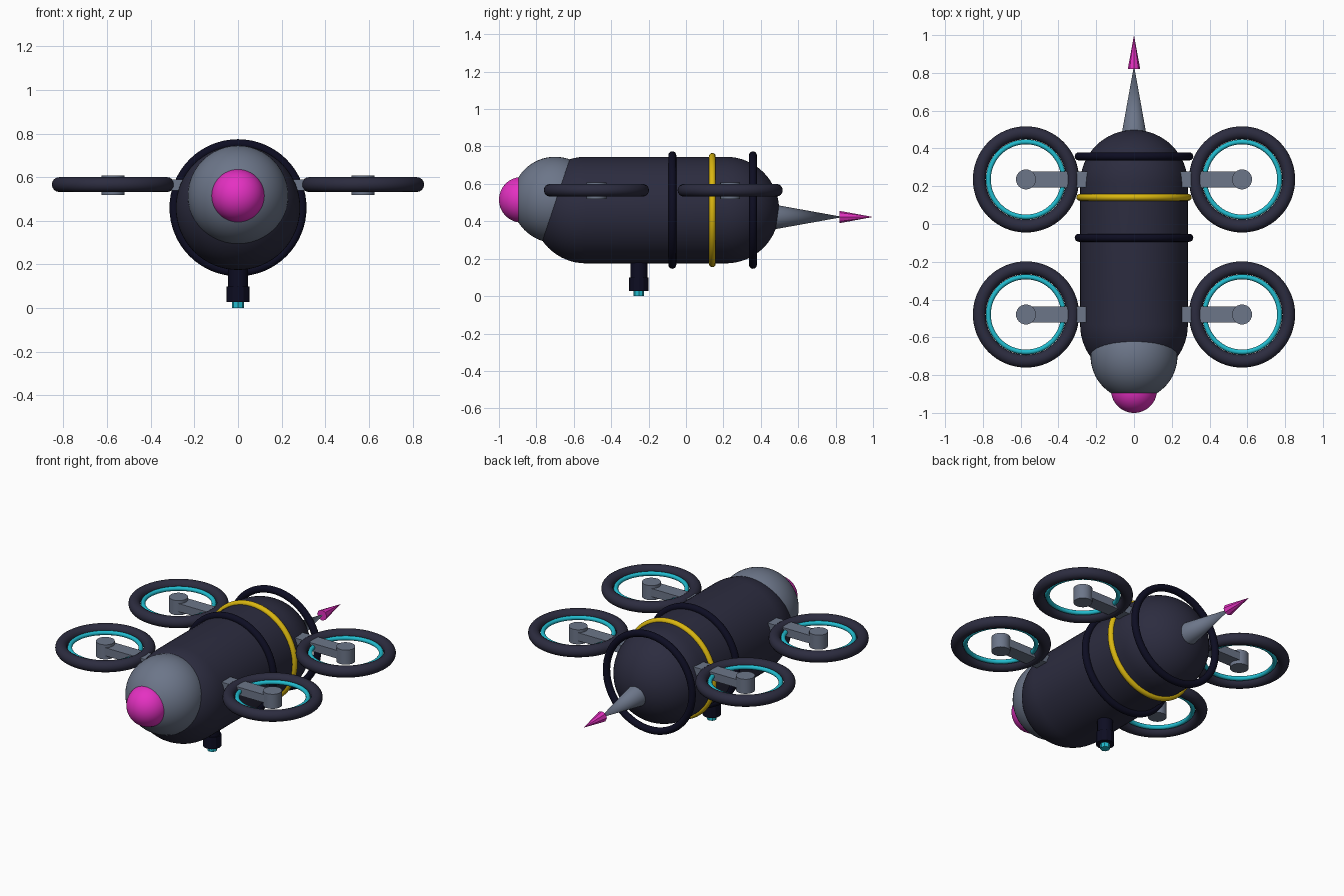
import bpy, bmesh, math
from mathutils import Matrix, Vector

cube = bpy.data.objects.get("Cube")
if cube:
    bpy.data.objects.remove(cube, do_unlink=True)


def material(name, rgb):
    m = bpy.data.materials.new(name)
    m.use_nodes = True
    m.diffuse_color = (*rgb, 1)
    m.node_tree.nodes["Principled BSDF"].inputs["Base Color"].default_value = (*rgb, 1)
    return m


CHARCOAL = material("charcoal", (0.025, 0.025, 0.05))
NAVY = material("navy black", (0.004, 0.004, 0.016))
GREY = material("slate grey", (0.15, 0.18, 0.25))
PINK = material("magenta", (0.78, 0.03, 0.54))
CYAN = material("cyan", (0.015, 0.5, 0.62))
YELLOW = material("yellow", (0.7, 0.47, 0.005))

ALONG_Y = Matrix.Rotation(-math.pi / 2, 4, "X")  # local z becomes +y
UPRIGHT = Matrix.Identity(4)


def finish(bm, name, mat, smooth=True):
    bmesh.ops.recalc_face_normals(bm, faces=bm.faces)
    mesh = bpy.data.meshes.new(name)
    bm.to_mesh(mesh)
    bm.free()
    mesh.materials.append(mat)
    obj = bpy.data.objects.new(name, mesh)
    bpy.context.collection.objects.link(obj)
    if smooth:
        bpy.ops.object.select_all(action="DESELECT")
        obj.select_set(True)
        bpy.context.view_layer.objects.active = obj
        bpy.ops.object.shade_smooth_by_angle(angle=math.radians(35))
    return obj


def cone(name, mat, centre, r1, r2, depth, sides, rot=UPRIGHT, smooth=True):
    bm = bmesh.new()
    bmesh.ops.create_cone(bm, cap_ends=True, segments=sides, radius1=r1, radius2=r2,
                          depth=depth, matrix=Matrix.Translation(centre) @ rot)
    return finish(bm, name, mat, smooth)


def sphere(name, mat, centre, radius):
    bm = bmesh.new()
    bmesh.ops.create_uvsphere(bm, u_segments=48, v_segments=32, radius=radius,
                              matrix=Matrix.Translation(centre) @ ALONG_Y)
    return finish(bm, name, mat)


def box(name, mat, centre, size):
    bm = bmesh.new()
    bmesh.ops.create_cube(bm, size=1, matrix=Matrix.Translation(centre) @ Matrix.Diagonal((*size, 1)))
    return finish(bm, name, mat, False)


def torus(name, mat, centre, major, minor, rot=UPRIGHT, around=64, section=16):
    bm = bmesh.new()
    place = Matrix.Translation(centre) @ rot
    rings = []
    for i in range(around):
        a = math.tau * i / around
        ring = []
        for j in range(section):
            b = math.tau * j / section
            r = major + minor * math.cos(b)
            ring.append(bm.verts.new(place @ Vector((r * math.cos(a), r * math.sin(a), minor * math.sin(b)))))
        rings.append(ring)
    for i in range(around):
        p, q = rings[i], rings[(i + 1) % around]
        for j in range(section):
            k = (j + 1) % section
            bm.faces.new((p[j], q[j], q[k], p[k]))
    return finish(bm, name, mat)


# Capsule body: a sphere whose two halves are pulled apart along y
BODY_Z, BODY_R, FRONT_Y, BACK_Y = 0.46, 0.285, -0.535, 0.213
bm = bmesh.new()
bmesh.ops.create_uvsphere(bm, u_segments=64, v_segments=32, radius=BODY_R, matrix=ALONG_Y)
bmesh.ops.bisect_plane(bm, geom=bm.verts[:] + bm.edges[:] + bm.faces[:], dist=1e-5,
                       plane_co=(0, 0, 0), plane_no=(0, 1, 0))
equator = [e for e in bm.edges if all(abs(v.co.y) < 1e-4 for v in e.verts)]
bmesh.ops.split_edges(bm, edges=equator)
for f in bm.faces:
    f.tag = f.calc_center_median().y > 0
for v in bm.verts:
    v.co.y += BACK_Y if v.link_faces[0].tag else FRONT_Y
    v.co.z += BODY_Z
rims = [e for e in bm.edges if e.is_boundary]
bmesh.ops.bridge_loops(bm, edges=rims)
finish(bm, "body", CHARCOAL)

# Nose dome and its glowing tip
sphere("nose_dome", GREY, (0, -0.70, 0.515), 0.23)
sphere("nose_tip", PINK, (0, -0.878, 0.515), 0.122)

# Hoops around the body
for name, mat, y, major, minor in (("front_hoop", NAVY, -0.073, 0.293, 0.021),
                                   ("middle_hoop", YELLOW, 0.141, 0.287, 0.018),
                                   ("rear_hoop", NAVY, 0.358, 0.293, 0.021)):
    torus(name, mat, (0, y, BODY_Z), major, minor, ALONG_Y)

# Tail spike with pointed tip
cone("tail_spike", GREY, (0, 0.645, 0.423), 0.07, 0.0, 0.39, 32, ALONG_Y)
cone("tail_tip", PINK, (0, 0.91, 0.423), 0.033, 0.0, 0.18, 8, ALONG_Y, False)

# Four ducted rotors on arms
ROTOR_Z = 0.566
for side, sx in (("left", 1), ("right", -1)):
    for end, y in (("front", -0.479), ("rear", 0.236)):
        tag = f"{end}_{side}"
        x = sx * 0.572
        torus(f"rotor_duct_{tag}", CHARCOAL, (x, y, ROTOR_Z), 0.247, 0.034)
        torus(f"rotor_light_{tag}", CYAN, (x, y, ROTOR_Z), 0.199, 0.013, section=12)
        cone(f"rotor_hub_{tag}", GREY, (x, y, ROTOR_Z - 0.003), 0.053, 0.053, 0.09, 24)
        box(f"rotor_arm_{tag}", GREY, (sx * 0.396, y, ROTOR_Z - 0.001), (0.352, 0.086, 0.05))

# Turret under the body
GUN_Y = -0.252
cone("turret_post", NAVY, (0, GUN_Y, 0.16), 0.045, 0.045, 0.16, 16)
cone("turret_barrel", NAVY, (0, GUN_Y, 0.064), 0.052, 0.052, 0.072, 12, smooth=False)
cone("turret_lens", CYAN, (0, GUN_Y, 0.02), 0.028, 0.028, 0.04, 8, smooth=False)
